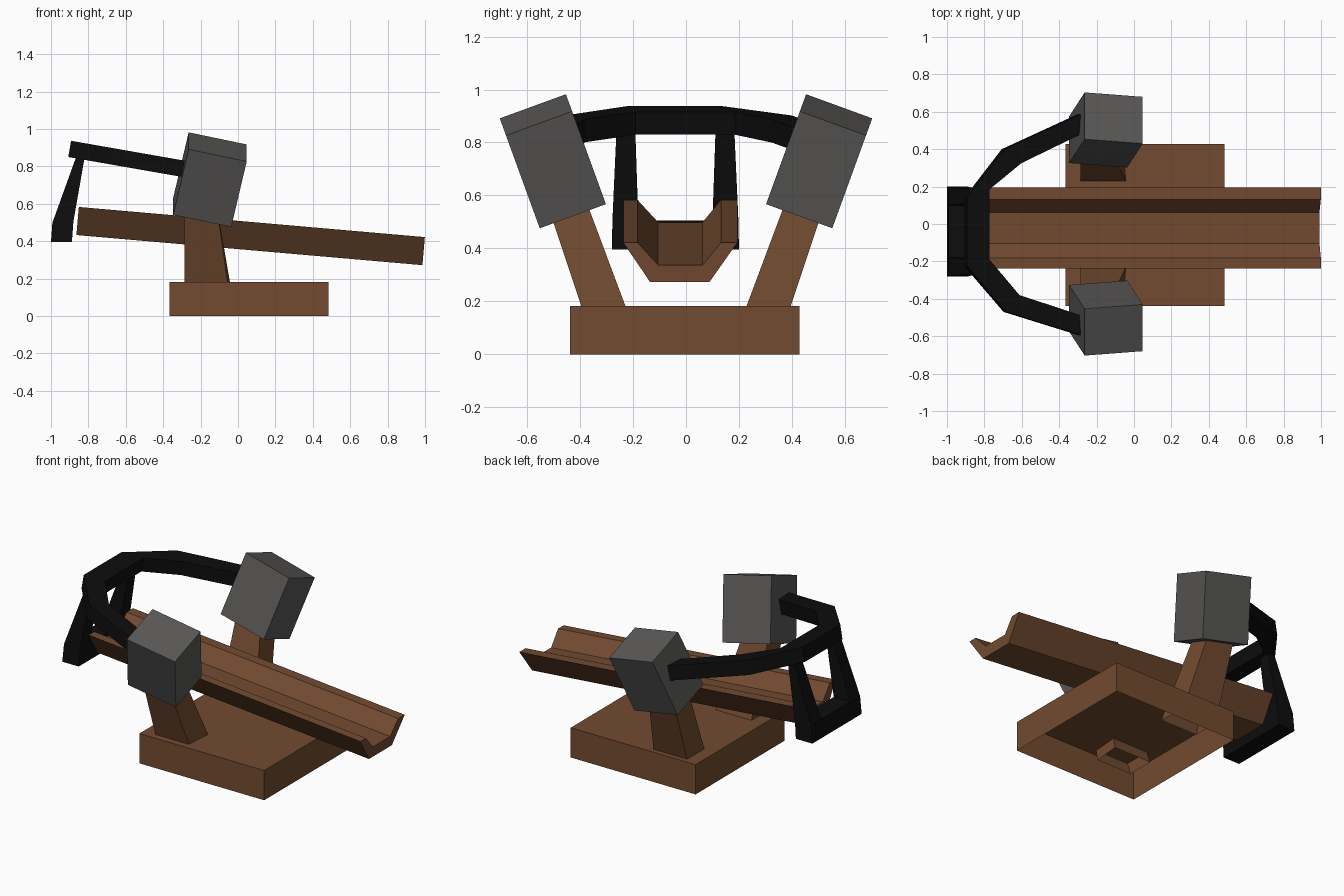
import bpy, bmesh, math
from mathutils import Vector, Matrix

if "Cube" in bpy.data.objects:
    bpy.data.objects.remove(bpy.data.objects["Cube"])


def material(name, rgb):
    m = bpy.data.materials.new(name)
    m.diffuse_color = (*rgb, 1)
    m.use_nodes = True
    m.node_tree.nodes["Principled BSDF"].inputs["Base Color"].default_value = m.diffuse_color
    return m


BROWN = material("brown wood", (0.17, 0.07, 0.03))
GREY = material("grey metal", (0.10, 0.097, 0.095))
BLACK = material("black rubber", (0.004, 0.004, 0.004))


def loft(name, rings, mat, cap_start=True, cap_end=True):
    """Skin a list of matching closed rings, with optional end caps."""
    bm = bmesh.new()
    vs = [[bm.verts.new(p) for p in ring] for ring in rings]
    n = len(vs[0])
    for a, b in zip(vs, vs[1:]):
        for i in range(n):
            j = (i + 1) % n
            bm.faces.new((a[i], a[j], b[j], b[i]))
    if cap_start:
        bm.faces.new(vs[0][::-1])
    if cap_end:
        bm.faces.new(vs[-1])
    bmesh.ops.recalc_face_normals(bm, faces=bm.faces)
    me = bpy.data.meshes.new(name)
    bm.to_mesh(me)
    bm.free()
    me.materials.append(mat)
    ob = bpy.data.objects.new(name, me)
    bpy.context.collection.objects.link(ob)
    return ob


def rect(x0, x1, y0, y1, z):
    return [(x0, y0, z), (x1, y0, z), (x1, y1, z), (x0, y1, z)]


# Base: shallow box, open underneath
loft("base", [rect(-0.365, 0.485, -0.438, 0.428, 0),
              rect(-0.365, 0.485, -0.438, 0.428, 0.183)], BROWN, cap_start=False)

# Tilted trough: channel profile swept along its length
profile = [(-0.237, 0.15), (-0.183, 0.15), (-0.105, 0.065), (0.062, 0.065),
           (0.132, 0.15), (0.194, 0.15), (0.088, 0), (-0.135, 0)]
tilt = 0.0865


def trough_ring(x, z):
    return [(x + tilt * h, y, z + h) for y, h in profile]


loft("trough", [trough_ring(-0.864, 0.433), trough_ring(0.986, 0.272)], BROWN)

for side, label in ((-1, "front"), (1, "back")):
    # Posts: leaning, tapered, open-ended tubes
    rings = []
    for z, outer, inner, xo, xi in ((0.105, 0.37, 0.2, -0.045, -0.03),
                                    (0.6, 0.535, 0.385, -0.115, -0.115)):
        rings.append([(-0.285, side * outer, z), (xo, side * outer, z),
                      (xi, side * inner, z), (-0.285, side * inner, z)])
    loft(label + "_post", rings, BROWN, False, False)

    # Heads: grey blocks leaning outward and forward
    head = loft(label + "_head", [rect(-0.159, 0.159, -0.133, 0.133, -0.191),
                                  rect(-0.159, 0.159, -0.133, 0.133, 0.191)], GREY)
    rot = Matrix.Rotation(math.radians(-20 * side), 4, 'X') @ Matrix.Rotation(math.radians(12.5), 4, 'Y')
    head.data.transform(Matrix.Translation((-0.15, side * 0.503, 0.729)) @ rot)

# Sling band: flat-sided strap around the back, (outer, inner) points seen from above
band = [((-0.25, 0.607), (-0.25, 0.5)), ((-0.70, 0.40), (-0.61, 0.325)),
        ((-0.90, 0.14), (-0.78, 0.185)), ((-0.90, -0.225), (-0.78, -0.19)),
        ((-0.69, -0.47), (-0.62, -0.38)), ((-0.25, -0.607), (-0.25, -0.502))]
up = Vector((0.175, 0, 1)).normalized() * 0.044
rings = []
for outer, inner in band:
    o, i = (Vector((x, y, 0.883 - 0.175 * (x + 0.84))) for x, y in (outer, inner))
    rings.append([o + up, i + up, i - up, o - up])
loft("sling_band", rings, BLACK)

# Pull handle: two tapering straps and a crossbar
mid = -0.04
for side, label in ((-1, "front"), (1, "back")):
    rings = []
    for z, x0, x1, inner, outer in ((0.395, -1.0, -0.888, 0.135, 0.24),
                                    (0.505, -0.99, -0.88, 0.14, 0.238),
                                    (0.86, -0.862, -0.818, 0.152, 0.222)):
        rings.append(rect(x0, x1, mid + side * inner, mid + side * outer, z))
    loft(label + "_strap", rings, BLACK)
loft("handle_bar", [rect(-1.0, -0.888, mid - 0.2, mid + 0.2, 0.395),
                    rect(-0.992, -0.88, mid - 0.2, mid + 0.2, 0.505)], BLACK)
